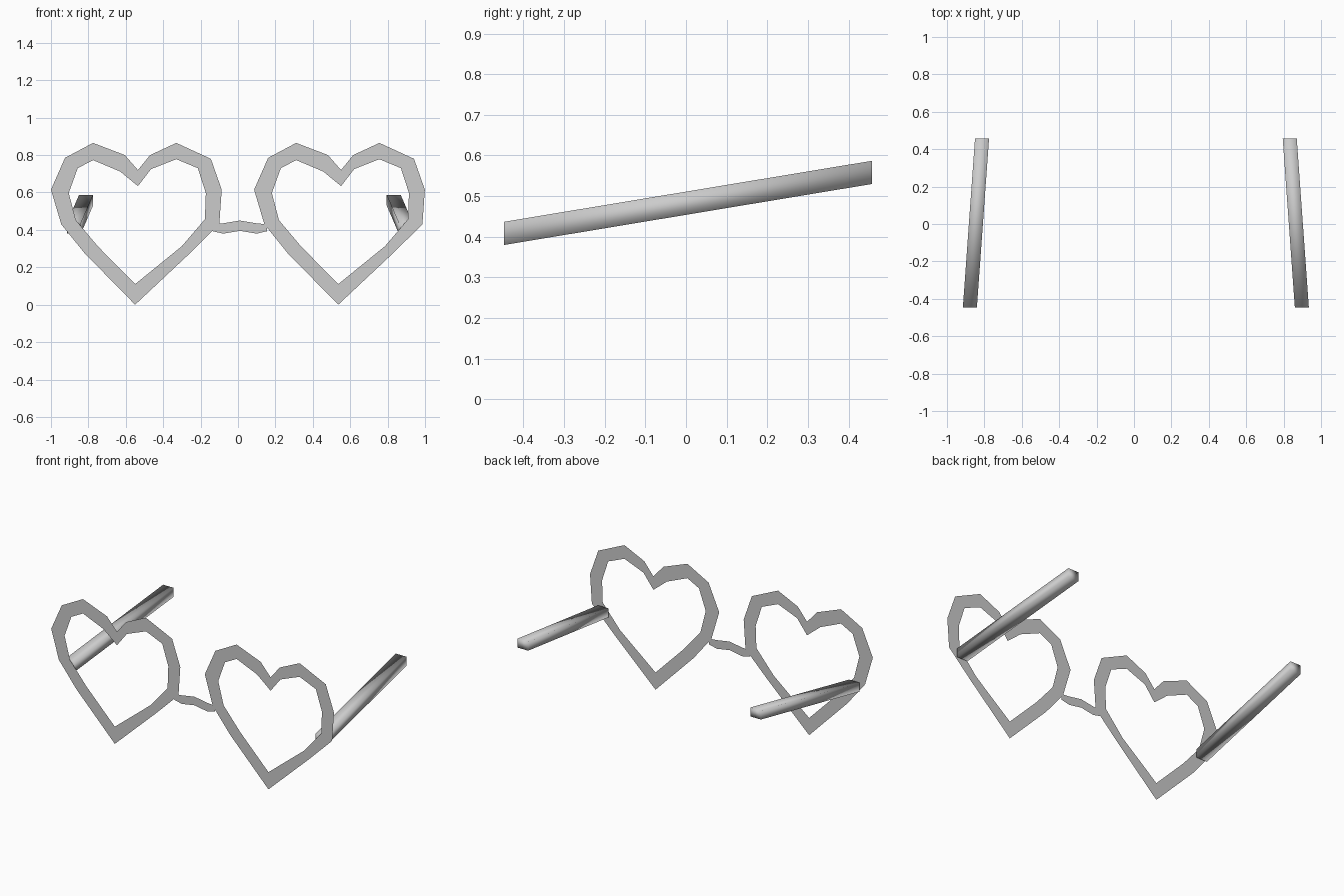
import bpy

if "Cube" in bpy.data.objects:
    bpy.data.objects.remove(bpy.data.objects["Cube"])

FRAME_Y = -0.458


def make_object(name, verts, faces, smooth=False):
    mesh = bpy.data.meshes.new(name)
    mesh.from_pydata(verts, [], faces)
    mesh.update()
    obj = bpy.data.objects.new(name, mesh)
    bpy.context.collection.objects.link(obj)
    for poly in mesh.polygons:
        poly.use_smooth = smooth
    return obj


def strip(name, side_a, side_b, y, closed=False):
    # Flat paper-thin band between two matching outlines in the xz plane
    n = len(side_a)
    verts = [(x, y, z) for x, z in side_a + side_b]
    faces = []
    for i in range(n if closed else n - 1):
        j = (i + 1) % n
        faces.append((i, n + i, n + j, j))
    return make_object(name, verts, faces)


# Heart rims: same outline used twice, shifted sideways
outer = [(-.55, 0), (-.82, .275), (-.945, .43), (-1, .615), (-.925, .785),
         (-.775, .865), (-.605, .80), (-.535, .72), (-.47, .80), (-.33, .865),
         (-.145, .78), (-.087, .615), (-.10, .43), (-.257, .275)]
inner = [(-.55, .11), (-.75, .313), (-.867, .452), (-.905, .597), (-.857, .73),
         (-.775, .773), (-.63, .712), (-.535, .634), (-.465, .725), (-.33, .778),
         (-.215, .73), (-.172, .597), (-.177, .457), (-.30, .313)]
for name, dx in (("left_heart_rim", 0), ("right_heart_rim", 1.086)):
    strip(name, [(x + dx, z) for x, z in outer],
          [(x + dx, z) for x, z in inner], FRAME_Y, closed=True)

# Nose bridge: flat, slightly waved band just behind the rims
top = [(-.135, .43), (-.08, .435), (.01, .45), (.10, .435), (.155, .43)]
bottom = [(-.135, .393), (-.08, .38), (.01, .395), (.10, .38), (.155, .393)]
strip("nose_bridge", top, bottom, FRAME_Y + .004)


# Temples: tapering inwards and rising to the back, softly shaded boxes
def temple(name, flip):
    verts = []
    for x, y, z in ((-.915, -.447, .38), (-.85, .458, .53)):
        for px, pz in ((x, z), (x + .075, z), (x + .075, z + .057), (x, z + .057)):
            verts.append((.02 - px if flip else px, y, pz))
    faces = [(0, 1, 2, 3), (7, 6, 5, 4)]
    faces += [(i, i + 4, (i + 1) % 4 + 4, (i + 1) % 4) for i in range(4)]
    if flip:
        faces = [f[::-1] for f in faces]
    make_object(name, verts, faces, smooth=True)


temple("left_temple", False)
temple("right_temple", True)
